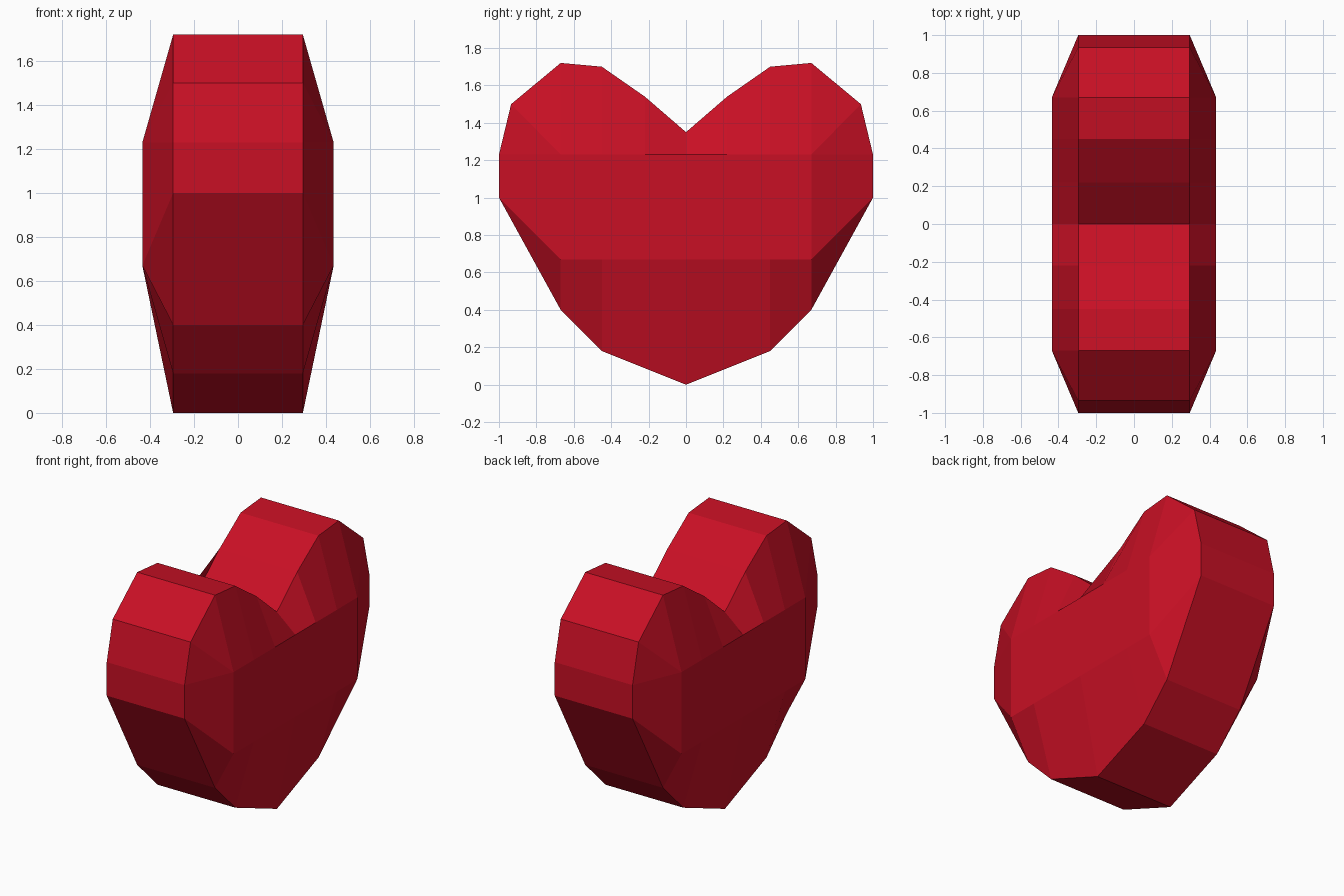
import bpy, bmesh

if "Cube" in bpy.data.objects:
    bpy.data.objects.remove(bpy.data.objects["Cube"])

# Flat red for the whole heart
red = bpy.data.materials.new("heart red")
red.diffuse_color = (0.58, 0.005, 0.018, 1)
red.use_nodes = True
red.node_tree.nodes["Principled BSDF"].inputs["Base Color"].default_value = red.diffuse_color

# Right half of the outline (y, z), from bottom tip to top notch
half = [(0, 0), (0.45, 0.18), (0.67, 0.40), (1, 1), (1, 1.23),
        (0.935, 1.5), (0.67, 1.72), (0.45, 1.70), (0.22, 1.54), (0, 1.35)]
outline = half + [(-y, z) for y, z in half[-2:0:-1]]
RIM_X, FACE_X = 0.295, 0.435


def inner(y, z):
    """Point of the raised flat panel that an outline point slopes up to."""
    return max(-0.67, min(0.67, y)), (0.67 if z <= 1 else 1.23)


bm = bmesh.new()
rims = {}
for side in (-1, 1):
    rim = [bm.verts.new((side * RIM_X, y, z)) for y, z in outline]
    rims[side] = rim
    panel = {}
    ring = []
    for p in outline:
        q = inner(*p)
        if q not in panel:
            panel[q] = bm.verts.new((side * FACE_X, *q))
        ring.append(panel[q])
    # Raised flat panel
    bm.faces.new(list(panel.values()))
    # Sloping bevel faces between outline and panel
    for i in range(len(outline)):
        j = (i + 1) % len(outline)
        loop = [rim[i], rim[j], ring[j]]
        if ring[i] is not ring[j]:
            loop.append(ring[i])
        bm.faces.new(loop)

# Edge band joining both sides
for i in range(len(outline)):
    j = (i + 1) % len(outline)
    bm.faces.new((rims[-1][i], rims[-1][j], rims[1][j], rims[1][i]))

bmesh.ops.recalc_face_normals(bm, faces=bm.faces)
mesh = bpy.data.meshes.new("heart")
bm.to_mesh(mesh)
bm.free()
mesh.materials.append(red)
bpy.context.collection.objects.link(bpy.data.objects.new("heart", mesh))
